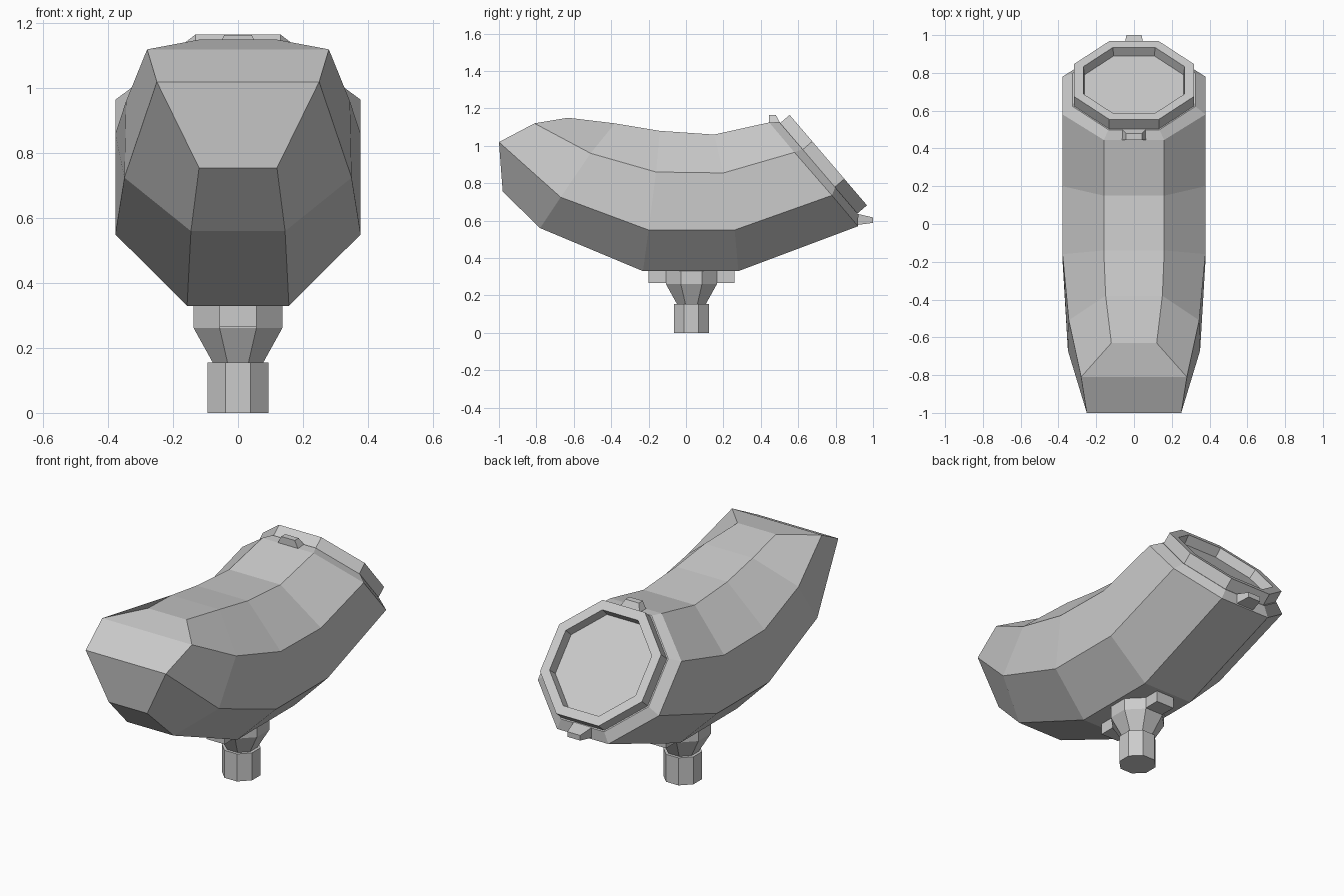
import bpy
import math
from mathutils import Vector

cube = bpy.data.objects.get("Cube")
if cube:
    bpy.data.objects.remove(cube, do_unlink=True)

grey = bpy.data.materials.new("plain grey")
grey.use_nodes = True
GREY = (0.6, 0.6, 0.6, 1)
grey.diffuse_color = GREY
grey.node_tree.nodes["Principled BSDF"].inputs["Base Color"].default_value = GREY


def loft(name, rings, cap_start=True, cap_end=True):
    """Skin rings of equal size and make a flat shaded object."""
    n = len(rings[0])
    verts = [tuple(p) for ring in rings for p in ring]
    faces = []
    for r in range(len(rings) - 1):
        for i in range(n):
            j = (i + 1) % n
            faces.append((r * n + i, r * n + j, (r + 1) * n + j, (r + 1) * n + i))
    if cap_start:
        # strips across the mirrored halves, so the cap may fold
        for i in range(n // 2 - 1):
            faces.append((n - 1 - i, n - 2 - i, i + 1, i))
    if cap_end:
        last = (len(rings) - 1) * n
        faces.append(tuple(last + i for i in range(n)))
    mesh = bpy.data.meshes.new(name)
    mesh.from_pydata(verts, [], faces)
    mesh.materials.append(grey)
    obj = bpy.data.objects.new(name, mesh)
    bpy.context.collection.objects.link(obj)
    # consistent outward normals
    bpy.context.view_layer.objects.active = obj
    obj.select_set(True)
    bpy.ops.object.mode_set(mode='EDIT')
    bpy.ops.mesh.select_all(action='SELECT')
    bpy.ops.mesh.normals_make_consistent(inside=False)
    bpy.ops.object.mode_set(mode='OBJECT')
    obj.select_set(False)
    return obj


def mirrored(half):
    """Close a half ring (top to bottom on +x) with its mirror image."""
    return half + [(-x, y, z) for x, y, z in reversed(half)]


# Frame of the slanted rear opening
down = Vector((0, 0.65, -0.76))
out = Vector((0, 0.76, 0.65))
rear = Vector((0, 0.71, 0.88))


def slanted(radius, offset):
    """Octagon on the rear plane, moved along its normal."""
    s = radius * math.tan(math.pi / 8)
    half = [(s, -radius), (radius, -s), (radius, s), (s, radius)]
    c = rear + out * offset
    return mirrored([(x, *(c + down * d)[1:]) for x, d in half])


# Curved body: nose, four sections and the chamfer at the rear
sections = [
    [(0.12, -0.63, 1.15), (0.28, -0.81, 1.12), (0.25, -1.0, 1.02), (0.12, -0.98, 0.755)],
    [(0.15, -0.38, 1.12), (0.345, -0.51, 0.96), (0.35, -0.67, 0.725), (0.145, -0.78, 0.56)],
    [(0.16, -0.14, 1.08), (0.378, -0.16, 0.86), (0.378, -0.2, 0.55), (0.157, -0.23, 0.33)],
    [(0.16, 0.15, 1.06), (0.378, 0.2, 0.855), (0.378, 0.26, 0.55), (0.157, 0.28, 0.33)],
    [(0.16, 0.445, 1.125), (0.378, 0.58, 0.965), (0.378, 0.78, 0.735), (0.16, 0.92, 0.57)],
]
loft("body", [mirrored(s) for s in sections] + [slanted(0.325, 0)])

# Rear rim with a recessed floor
loft("rear_rim", [slanted(0.318, 0), slanted(0.318, 0.067),
                  slanted(0.268, 0.067), slanted(0.262, 0.012)])


# Small tapered clips on the chamfer
def rect(w, a, b):
    return [(w, *a), (w, *b), (-w, *b), (-w, *a)]


loft("top_clip", [rect(0.07, (0.445, 1.11), (0.51, 1.11)),
                  rect(0.042, (0.445, 1.165), (0.48, 1.165))])
loft("bottom_clip", [rect(0.06, (0.90, 0.64), (0.90, 0.575)),
                     rect(0.04, (1.0, 0.617), (1.0, 0.588))])

# Octagonal mounting post
CY = 0.029


def level(radius, z):
    s = radius * math.tan(math.pi / 8)
    half = [(s, -radius), (radius, -s), (radius, s), (s, radius)]
    return mirrored([(x, CY + y, z) for x, y in half])


loft("post", [level(0.094, 0), level(0.094, 0.155)])
loft("neck", [level(0.075, 0.15), level(0.137, 0.262), level(0.137, 0.34)])

# Fins in front of and behind the neck
for name, side in (("front_fin", -1), ("back_fin", 1)):
    near, far = CY + side * 0.1, CY + side * 0.23
    loft(name, [rect(0.057, (near, 0.266), (far, 0.266)),
                rect(0.057, (near, 0.335), (far, 0.335))])
